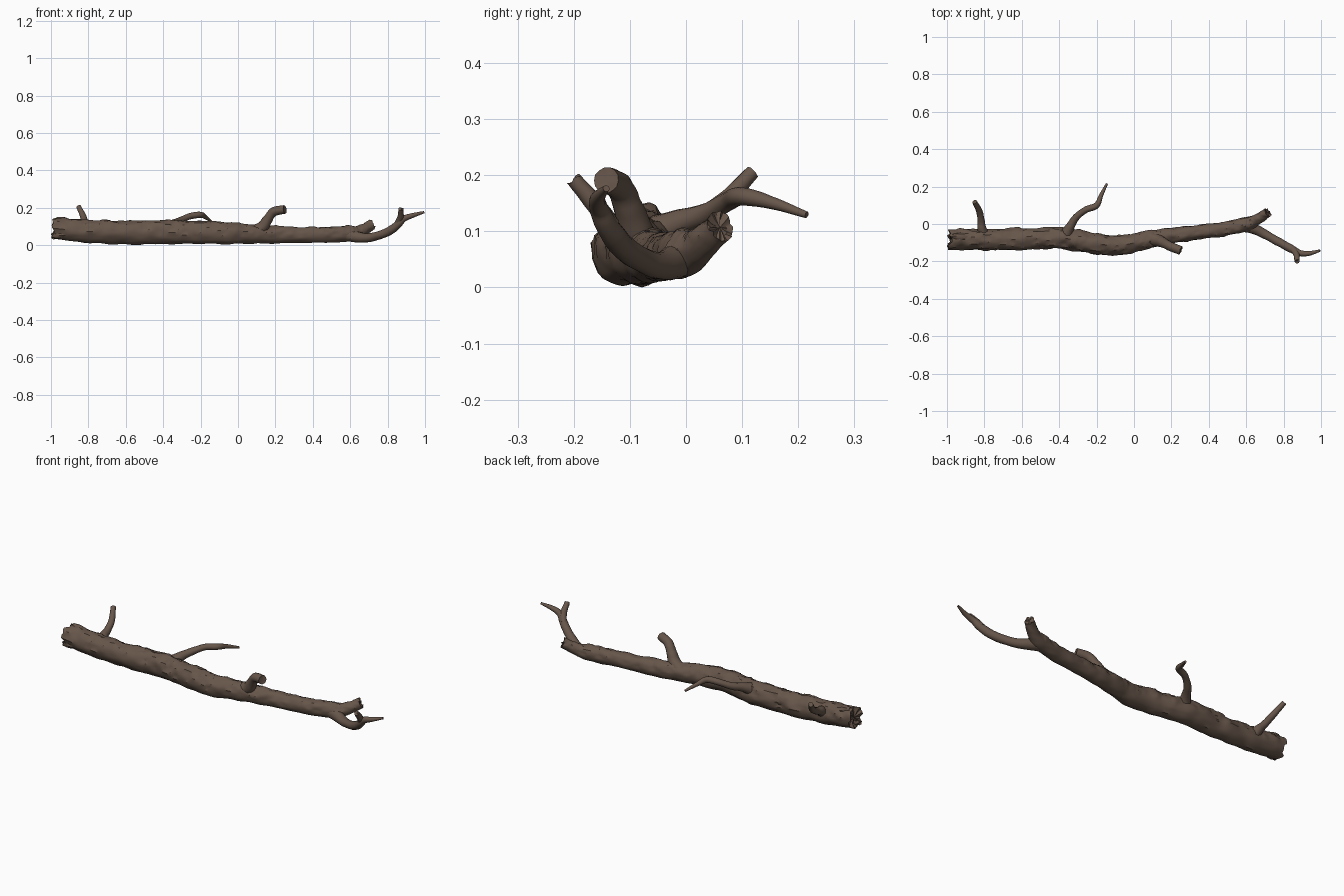
import bpy, bmesh, math, random
from mathutils import Vector, noise

if "Cube" in bpy.data.objects:
    bpy.data.objects.remove(bpy.data.objects["Cube"])

random.seed(4)
bark = bpy.data.materials.new("brown_bark")
bark.diffuse_color = (0.135, 0.093, 0.069, 1)
bark.use_nodes = True
bark.node_tree.nodes["Principled BSDF"].inputs["Base Color"].default_value = bark.diffuse_color


def spline(pts, t):
    """Catmull-Rom through (x, y, z, radius) points, t in 0..1."""
    n = len(pts) - 1
    i = min(int(t * n), n - 1)
    f = t * n - i
    a, b, c, d = (Vector(pts[min(max(i + k, 0), n)]) for k in (-1, 0, 1, 2))
    return 0.5 * (2 * b + (c - a) * f + (2 * a - 5 * b + 4 * c - d) * f * f
                  + (3 * b - a - 3 * c + d) * f ** 3)


def limb(name, pts, sides, rings, rough=0.06, flakes=0.0, tall=1.0,
         jag_start=0.0, jag_end=0.1):
    """Rough tube along a path, with broken ends and optional raised bark plates."""
    bm = bmesh.new()
    loops, centres, tans = [], [], []
    for r in range(rings + 1):
        t = r / rings
        p = spline(pts, t)
        c, rad = p.to_3d(), p[3]
        tan = (spline(pts, min(t + 0.01, 1)).to_3d()
               - spline(pts, max(t - 0.01, 0)).to_3d()).normalized()
        side = tan.cross(Vector((0, 0, 1))).normalized()
        up = side.cross(tan)
        loop = []
        for s in range(sides):
            a = math.tau * s / sides
            d = side * math.cos(a) + up * math.sin(a) * tall
            q = c + d * rad
            broad = noise.noise(q * 14) * rough * 1.5
            ridge = noise.noise(Vector((q.x * 14, q.y * 50, q.z * 50))) * rough
            k = 1 + broad + ridge
            # bark plates with crisp steps on the upper side
            if flakes and math.sin(a) > -0.2:
                crack = noise.noise(Vector((q.x * 20 + 7, q.y * 45, q.z * 45)))
                if crack > 0.22:
                    k += flakes
                elif crack < -0.36:
                    k -= flakes * 1.3
            v = c + d * rad * k
            if r == 0:
                v += tan * random.uniform(-1, 1) * rad * jag_start
            if r == rings:
                v += tan * random.uniform(-1, 1) * rad * jag_end
            loop.append(bm.verts.new(v))
        loops.append(loop)
        centres.append(c)
        tans.append(tan)

    def bridge(l1, l2):
        for s in range(sides):
            e = (s + 1) % sides
            bm.faces.new((l1[s], l1[e], l2[e], l2[s]))

    for l1, l2 in zip(loops, loops[1:]):
        bridge(l1, l2)
    # splintered end caps
    for idx, sign, jag in ((0, 1, jag_start), (-1, -1, jag_end)):
        c, tan, outer = centres[idx], tans[idx], loops[idx]
        rad = pts[idx][3]
        inner = [bm.verts.new(c.lerp(v.co, 0.6) + tan * sign * rad * jag
                              * random.uniform(0, 1.2)) for v in outer]
        bridge(outer, inner)
        tip = bm.verts.new(c + tan * sign * rad * jag * 0.4)
        for s in range(sides):
            bm.faces.new((inner[s], inner[(s + 1) % sides], tip))
    bmesh.ops.recalc_face_normals(bm, faces=bm.faces)
    me = bpy.data.meshes.new(name)
    bm.to_mesh(me)
    bm.free()
    me.materials.append(bark)
    ob = bpy.data.objects.new(name, me)
    bpy.context.collection.objects.link(ob)
    bpy.ops.object.select_all(action='DESELECT')
    ob.select_set(True)
    bpy.context.view_layer.objects.active = ob
    bpy.ops.object.shade_smooth_by_angle(angle=math.radians(35))
    return ob


# Main trunk, gently S-curved
limb("trunk", [
    (-0.985, -0.082, 0.100, 0.054), (-0.80, -0.083, 0.083, 0.056),
    (-0.60, -0.081, 0.077, 0.057), (-0.40, -0.074, 0.078, 0.057),
    (-0.25, -0.098, 0.077, 0.056), (-0.08, -0.114, 0.074, 0.053),
    (0.09, -0.080, 0.068, 0.046), (0.25, -0.055, 0.065, 0.041),
    (0.43, -0.034, 0.064, 0.038), (0.58, -0.006, 0.069, 0.039),
    (0.65, 0.020, 0.082, 0.030), (0.715, 0.062, 0.118, 0.026)],
    28, 170, flakes=0.07, tall=1.1, jag_start=0.28, jag_end=0.25)

# Splinters at the broken butt end
limb("butt_splinter_top", [(-0.89, -0.07, 0.125, 0.025), (-0.93, -0.07, 0.140, 0.024),
                           (-0.975, -0.065, 0.148, 0.014)], 9, 8, 0.2, jag_end=0.6)
limb("butt_splinter_low", [(-0.92, -0.10, 0.075, 0.030), (-0.96, -0.11, 0.068, 0.025),
                           (-0.992, -0.115, 0.062, 0.012)], 9, 8, 0.2, jag_end=0.6)

# Short twig near the butt
limb("butt_twig", [
    (-0.80, -0.065, 0.09, 0.036), (-0.813, -0.025, 0.115, 0.024),
    (-0.818, 0.02, 0.132, 0.018), (-0.828, 0.07, 0.165, 0.017),
    (-0.852, 0.118, 0.215, 0.013)], 12, 24)

# Long bent twig at the back
limb("back_twig", [
    (-0.37, -0.07, 0.095, 0.040), (-0.345, -0.02, 0.122, 0.025),
    (-0.31, 0.035, 0.140, 0.018), (-0.26, 0.075, 0.163, 0.017),
    (-0.20, 0.10, 0.172, 0.016), (-0.175, 0.155, 0.160, 0.011),
    (-0.145, 0.215, 0.139, 0.006)], 12, 40)

# Stub branch on the front
limb("front_stub", [
    (0.085, -0.075, 0.075, 0.040), (0.13, -0.088, 0.105, 0.033),
    (0.16, -0.102, 0.150, 0.026), (0.19, -0.118, 0.188, 0.024),
    (0.25, -0.142, 0.200, 0.023)], 14, 28)

# Fork at the thin end, curving up
limb("fork_branch", [
    (0.54, -0.012, 0.068, 0.034), (0.62, -0.018, 0.056, 0.030),
    (0.70, -0.055, 0.050, 0.024), (0.79, -0.105, 0.076, 0.022),
    (0.85, -0.138, 0.115, 0.021), (0.885, -0.155, 0.150, 0.017),
    (0.935, -0.157, 0.169, 0.013), (0.995, -0.142, 0.186, 0.006)], 14, 50)
limb("fork_twig", [
    (0.850, -0.135, 0.120, 0.018), (0.868, -0.160, 0.155, 0.017),
    (0.872, -0.200, 0.202, 0.014)], 12, 14, jag_end=0.25)

# Rest the lowest point on the ground
low = min(v.co.z for o in bpy.data.objects for v in o.data.vertices)
for o in bpy.data.objects:
    for v in o.data.vertices:
        v.co.z -= low
